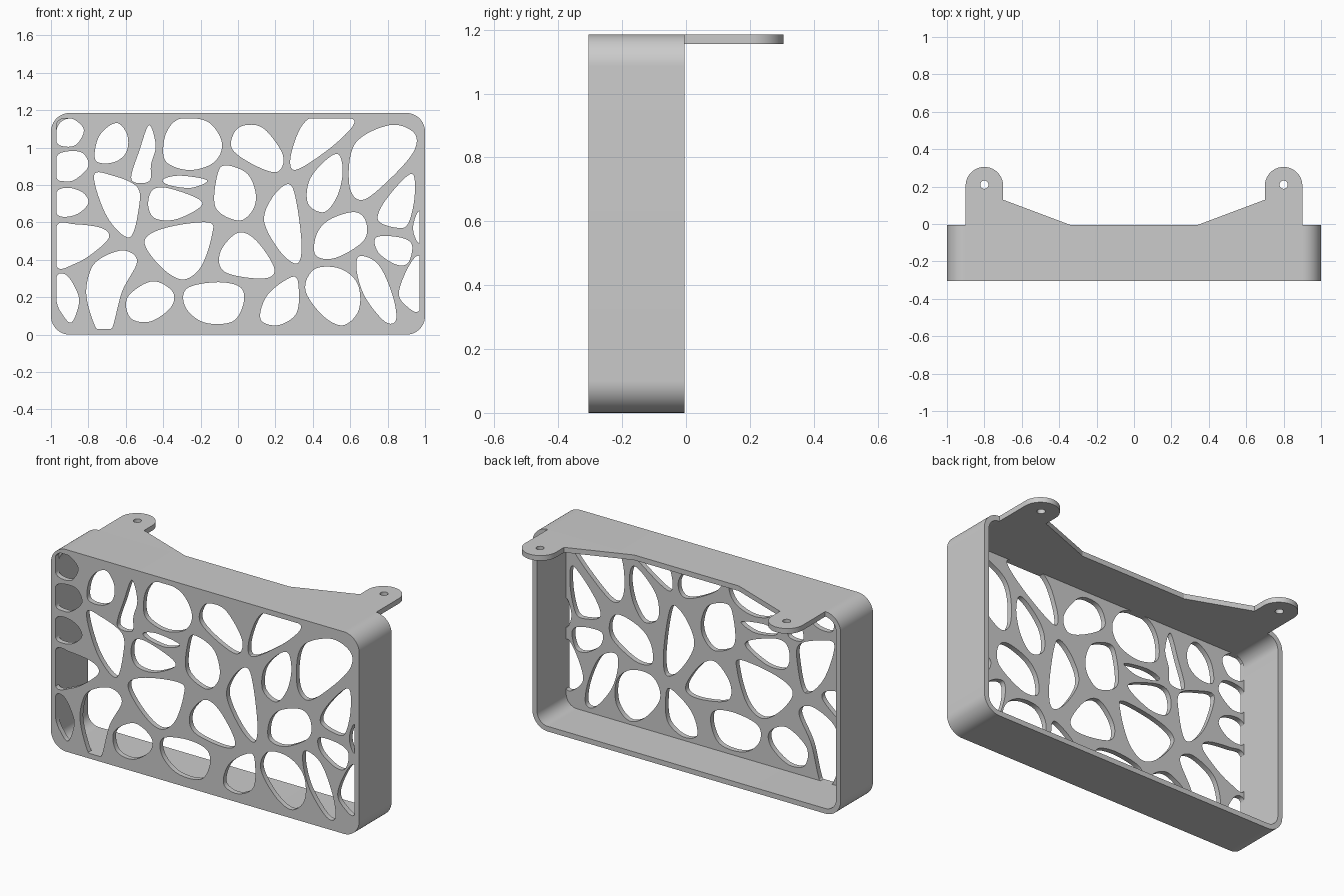
import bpy
import bmesh
import math
from mathutils import Matrix, Vector

default_cube = bpy.data.objects.get("Cube")
if default_cube:
    bpy.data.objects.remove(default_cube, do_unlink=True)

# Overall sizes
HALF_WIDTH = 1.0
HEIGHT = 1.185
WALL = 0.03
FRONT, BACK = -0.305, -0.005
CORNER = 0.1

# Single plain material
grey = bpy.data.materials.new("light_grey")
grey.use_nodes = True
grey.diffuse_color = (0.6, 0.6, 0.6, 1)
grey.node_tree.nodes["Principled BSDF"].inputs["Base Color"].default_value = grey.diffuse_color


def arc(cx, cy, radius, start, end, steps=16):
    """Points along a circular arc, angles in degrees."""
    angles = [math.radians(start + (end - start) * i / steps) for i in range(steps + 1)]
    return [(cx + radius * math.cos(a), cy + radius * math.sin(a)) for a in angles]


def rounded_rectangle(inset):
    """Frame outline moved inwards by inset."""
    radius = CORNER - inset
    right, low, high = HALF_WIDTH - CORNER, CORNER, HEIGHT - CORNER
    return (arc(right, high, radius, 0, 90) + arc(-right, high, radius, 90, 180)
            + arc(-right, low, radius, 180, 270) + arc(right, low, radius, 270, 360))


def smooth_loop(points, steps=8):
    """Closed smooth curve through the points, kept inside the frame walls."""
    loop = []
    knots = [Vector(p) for p in points]
    count = len(knots)
    limit = HALF_WIDTH - WALL
    for i in range(count):
        a, b, c, d = (knots[(i + k - 1) % count] for k in range(4))
        for s in range(steps):
            t = s / steps
            p = (b * 2 + (c - a) * t + (a * 2 - b * 5 + c * 4 - d) * t ** 2
                 + (b * 3 - a - c * 3 + d) * t ** 3) / 2
            q = (max(-limit, min(limit, p.x)), max(WALL, min(HEIGHT - WALL, p.y)))
            if not loop or (Vector(q) - Vector(loop[-1])).length > 0.001:
                loop.append(q)
    return loop


def extruded_part(name, outlines, depth, placement):
    """Solid from an outline with hole outlines inside it."""
    curve = bpy.data.curves.new(name + "_profile", "CURVE")
    curve.dimensions = "2D"
    curve.fill_mode = "BOTH"
    curve.extrude = depth / 2
    for outline in outlines:
        spline = curve.splines.new("POLY")
        spline.points.add(len(outline) - 1)
        for point, (x, y) in zip(spline.points, outline):
            point.co = (x, y, 0, 1)
        spline.use_cyclic_u = True
    helper = bpy.data.objects.new(name + "_helper", curve)
    bpy.context.collection.objects.link(helper)
    bpy.context.view_layer.update()
    graph = bpy.context.evaluated_depsgraph_get()
    mesh = bpy.data.meshes.new_from_object(helper.evaluated_get(graph))
    bpy.data.objects.remove(helper, do_unlink=True)
    # Weld the caps to the sides
    bm = bmesh.new()
    bm.from_mesh(mesh)
    bmesh.ops.remove_doubles(bm, verts=bm.verts, dist=0.0001)
    bmesh.ops.transform(bm, matrix=placement, verts=bm.verts)
    bmesh.ops.recalc_face_normals(bm, faces=bm.faces)
    bm.to_mesh(mesh)
    bm.free()
    mesh.materials.clear()
    mesh.materials.append(grey)
    part = bpy.data.objects.new(name, mesh)
    bpy.context.collection.objects.link(part)
    bpy.ops.object.select_all(action="DESELECT")
    part.select_set(True)
    bpy.context.view_layer.objects.active = part
    bpy.ops.object.shade_smooth_by_angle(angle=math.radians(30))
    return part


def upright(y):
    """Stand a flat profile up, centred at depth y."""
    return Matrix.Translation((0, y, 0)) @ Matrix.Rotation(math.pi / 2, 4, "X")


holes = []


def hole(*points):
    holes.append(smooth_loop(points))


# Pebble holes: left column
hole((-.97, 1.13), (-.9, 1.16), (-.825, 1.1), (-.86, 1.02), (-.92, 1.005), (-.97, 1.03))
hole((-.97, .95), (-.91, .98), (-.83, .97), (-.8, .9), (-.87, .83), (-.93, .82), (-.97, .84))
hole((-.97, .76), (-.91, .785), (-.83, .76), (-.8, .705), (-.85, .65), (-.92, .63), (-.97, .65))
hole((-.97, .58), (-.87, .59), (-.73, .57), (-.69, .52), (-.77, .44), (-.87, .38), (-.97, .365))
hole((-.97, .31), (-.92, .32), (-.87, .25), (-.85, .17), (-.89, .065), (-.94, .11), (-.97, .18))
# Pebble holes: upper row
hole((-.64, 1.13), (-.59, 1.06), (-.6, .97), (-.67, .92), (-.76, .93), (-.755, 1.03), (-.71, 1.1))
hole((-.475, 1.12), (-.44, 1.01), (-.465, .91), (-.475, .82), (-.57, .83), (-.525, .99))
hole((-.27, 1.16), (-.15, 1.13), (-.085, 1.02), (-.13, .92), (-.26, .88), (-.385, .925),
     (-.395, 1.04), (-.35, 1.13))
hole((.04, 1.12), (.14, 1.1), (.24, .96), (.21, .87), (.09, .905), (-.03, .99), (-.02, 1.08))
hole((.38, 1.155), (.59, 1.16), (.61, 1.11), (.47, .98), (.3, .88), (.29, .99))
hole((.81, 1.12), (.94, 1.08), (.94, .98), (.81, .83), (.665, .72), (.595, .8), (.625, 1.02))
# Pebble holes: middle rows
hole((-.4, .83), (-.31, .85), (-.165, .825), (-.25, .785), (-.37, .8))
hole((-.455, .775), (-.36, .78), (-.19, .705), (-.32, .62), (-.44, .62), (-.48, .69))
hole((-.77, .85), (-.67, .85), (-.54, .79), (-.53, .68), (-.58, .52), (-.7, .63))
hole((-.5, .5), (-.39, .57), (-.16, .6), (-.14, .53), (-.2, .36), (-.3, .295), (-.42, .37))
hole((-.065, .905), (.05, .86), (.095, .75), (.075, .66), (0, .61), (-.12, .68), (-.11, .855))
hole((0, .545), (.1, .5), (.195, .35), (.13, .3), (-.07, .335), (-.095, .44))
hole((.27, .805), (.31, .72), (.34, .48), (.315, .38), (.225, .445), (.14, .605), (.185, .735))
hole((.535, .965), (.56, .87), (.53, .74), (.46, .655), (.375, .7), (.38, .82), (.455, .92))
hole((.625, .655), (.685, .6), (.67, .5), (.52, .41), (.415, .425), (.42, .535), (.49, .615))
hole((.925, .86), (.945, .75), (.915, .605), (.865, .57), (.75, .61), (.79, .72))
hole((.97, .66), (.94, .6), (.94, .54), (.97, .49), (1, .575))
hole((.74, .52), (.865, .52), (.93, .48), (.91, .385), (.845, .375), (.75, .44))
# Pebble holes: lower row
hole((-.61, .45), (-.54, .39), (-.62, .23), (-.68, .02), (-.75, .02), (-.81, .2), (-.79, .34),
     (-.73, .41))
hole((-.46, .285), (-.35, .23), (-.36, .145), (-.47, .07), (-.575, .09), (-.59, .2))
hole((-.12, .28), (.01, .255), (.03, .17), (-.03, .07), (-.18, .065), (-.28, .145), (-.275, .245))
hole((.295, .31), (.325, .24), (.31, .11), (.21, .05), (.12, .085), (.16, .215))
hole((.41, .35), (.545, .353), (.64, .27), (.645, .13), (.56, .05), (.45, .105), (.36, .24))
hole((.65, .42), (.75, .375), (.825, .215), (.845, .08), (.785, .07), (.68, .2), (.635, .34))
hole((.97, .42), (.91, .36), (.86, .22), (.91, .145), (.97, .13), (1, .28))

# Front panel with the pebble holes
extruded_part("front_panel", [rounded_rectangle(0)] + holes, WALL, upright(FRONT + WALL / 2))

# Side walls running back from the panel
wall_front = FRONT + WALL
extruded_part("frame_walls", [rounded_rectangle(0), rounded_rectangle(WALL)],
              BACK - wall_front, upright((wall_front + BACK) / 2))

# Screw tabs reaching back from the top wall
for side, name in ((1, "left_tab"), (-1, "right_tab")):
    tab = [(.34, BACK), (.9, BACK)] + arc(.8, .205, .1, 0, 180, 32) + [(.7, .13)]
    screw_hole = arc(.8, .21, .022, 0, 345, 23)
    outlines = [[(side * x, y) for x, y in loop] for loop in (tab, screw_hole)]
    extruded_part(name, outlines, WALL, Matrix.Translation((0, 0, HEIGHT - WALL / 2)))
